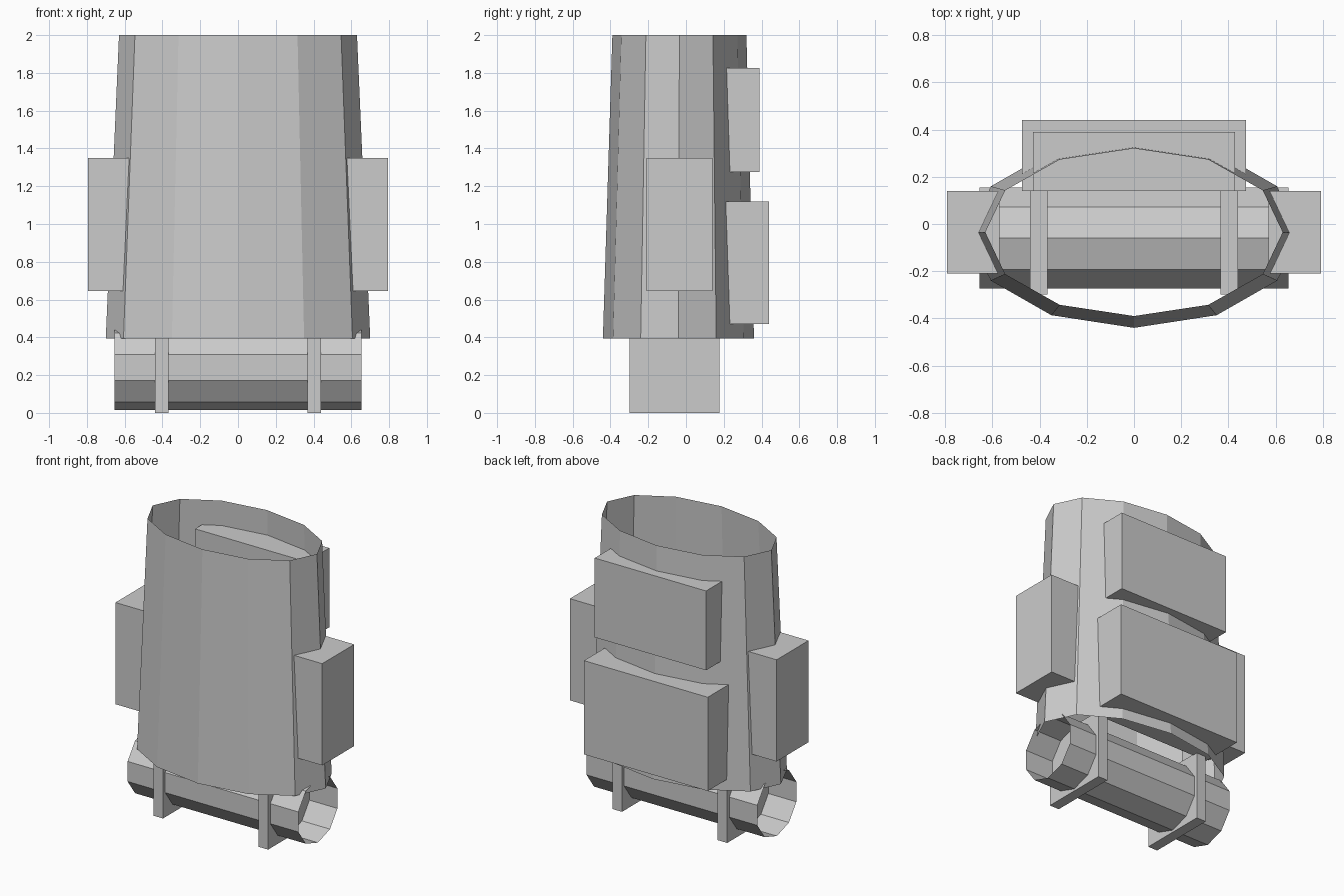
import bpy, bmesh
from math import cos, sin, pi

cube = bpy.data.objects.get("Cube")
if cube:
    bpy.data.objects.remove(cube, do_unlink=True)

# One plain grey for the whole pack
grey = bpy.data.materials.new("plain_grey")
grey.use_nodes = True
colour = (0.6, 0.6, 0.6, 1)
grey.diffuse_color = colour
grey.node_tree.nodes["Principled BSDF"].inputs["Base Color"].default_value = colour


def add_object(name, bm):
    mesh = bpy.data.meshes.new(name)
    bm.to_mesh(mesh)
    bm.free()
    mesh.materials.append(grey)
    obj = bpy.data.objects.new(name, mesh)
    bpy.context.collection.objects.link(obj)
    return obj


def box(name, low, high):
    bm = bmesh.new()
    bmesh.ops.create_cube(bm, size=1)
    for v in bm.verts:
        v.co = [a + (b - a) * (c + 0.5) for a, b, c in zip(low, high, v.co)]
    return add_object(name, bm)


def open_tube(name, start, end):
    """Skin two equal rings of points, leaving both ends open."""
    bm = bmesh.new()
    a = [bm.verts.new(p) for p in start]
    b = [bm.verts.new(p) for p in end]
    for i in range(len(a)):
        j = (i + 1) % len(a)
        bm.faces.new((a[i], a[j], b[j], b[i]))
    return add_object(name, bm)


def oval(rx, ry, y, z, sides=12):
    return [(rx * cos(2 * pi * i / sides), y + ry * sin(2 * pi * i / sides), z)
            for i in range(sides)]


def roll_ring(x, r=0.225, y=-0.06, z=0.24, sides=10):
    return [(x, y + r * sin(-2 * pi * i / sides), z + r * cos(2 * pi * i / sides))
            for i in range(sides)]


# Tapered main bag, open at top and bottom
open_tube("main_bag", oval(0.70, 0.40, -0.04, 0.395), oval(0.63, 0.355, -0.035, 2.0))

# Pockets on the back
box("upper_back_pocket", (-0.427, 0.14, 1.275), (0.427, 0.39, 1.825))
box("lower_back_pocket", (-0.475, 0.14, 0.47), (0.475, 0.44, 1.12))

# Bedroll, an open tube under the bag
open_tube("bedroll", roll_ring(-0.655), roll_ring(0.655))

# Side pockets and bedroll straps, one per side
for side, s in (("left", 1), ("right", -1)):
    x0, x1 = sorted((s * 0.57, s * 0.793))
    box(side + "_side_pocket", (x0, -0.21, 0.645), (x1, 0.14, 1.35))
    x0, x1 = sorted((s * 0.367, s * 0.44))
    box(side + "_bedroll_strap", (x0, -0.298, 0.0), (x1, 0.177, 0.475))
